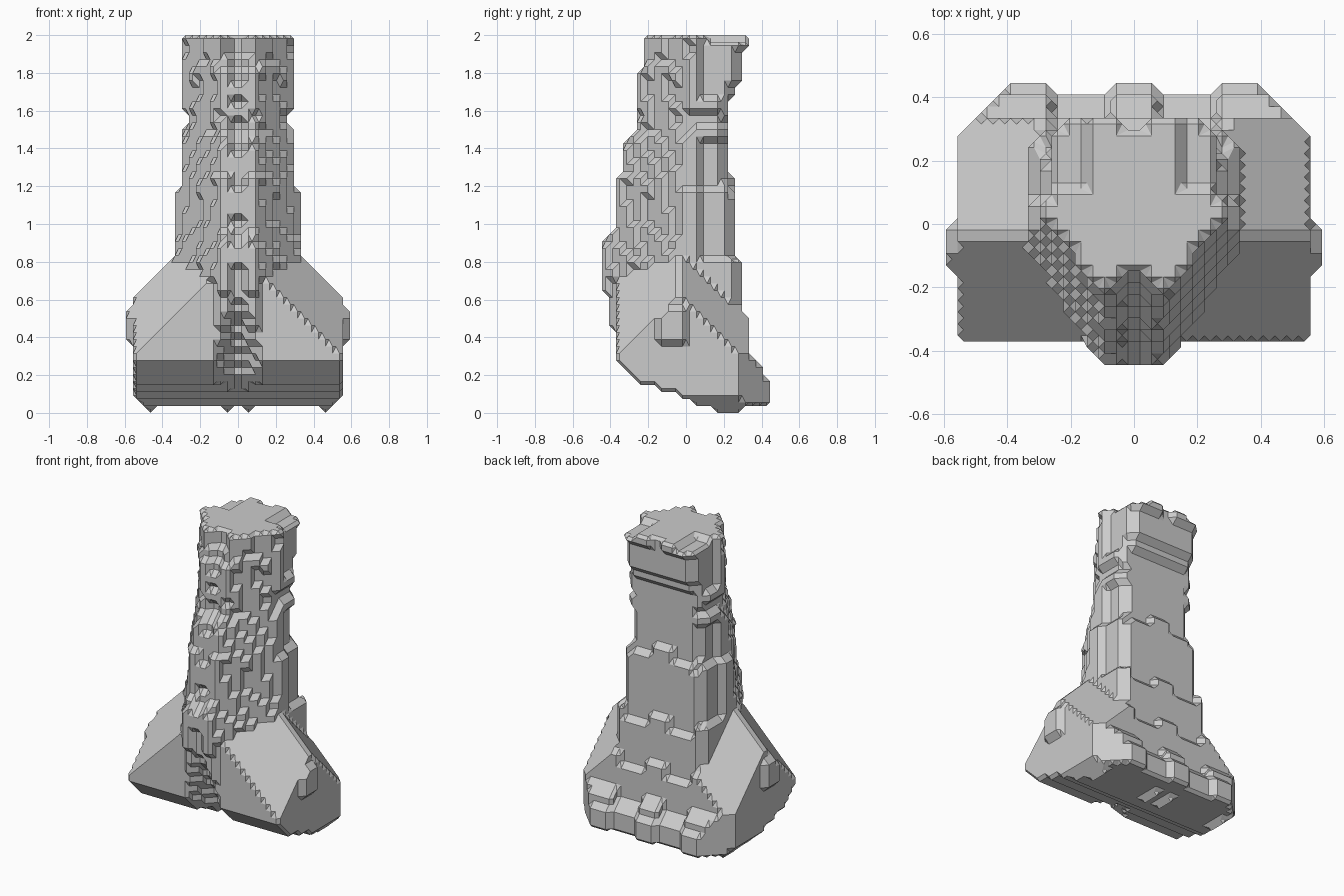
import bpy, bmesh, math, random
from itertools import product

if "Cube" in bpy.data.objects:
    bpy.data.objects.remove(bpy.data.objects["Cube"])

random.seed(4)
H = 2 / 54                       # block size: surface vertices fall on a regular lattice

# Profiles as (height, value) pairs
WIDTH = [(0, .33), (.8, .335), (1.14, .335), (1.18, .305), (1.5, .305), (1.53, .27), (1.57, .27),
         (1.6, .305), (1.92, .305), (2, .27)]
BACK = [(0, .43), (.05, .45), (.13, .45), (.2, .41), (.28, .37), (.31, .335), (.5, .335),
        (.54, .30), (.8, .30), (.83, .265), (1.17, .265), (1.3, .23), (1.67, .23),
        (1.76, .30), (1.92, .30), (1.95, .335), (2, .335)]
FRONT = [(0, -.36), (.45, -.38), (.52, -.41), (.64, -.42), (.7, -.45), (.8, -.45), (.93, -.41),
         (1, -.38), (1.24, -.37), (1.3, -.33), (1.45, -.30), (1.5, -.26), (1.7, -.25),
         (1.8, -.26), (1.86, -.24), (2, -.24)]
# Underside height along y
UNDER = [(-.45, .36), (-.37, .30), (-.33, .24), (-.24, .15), (-.1, .12), (.05, .055), (.14, .035), (.5, .035)]


def at(profile, t):
    for (a, va), (b, vb) in zip(profile, profile[1:]):
        if t <= b:
            return va + (vb - va) * max(0, (t - a) / (b - a))
    return profile[-1][1]


def in_column(x, y, z, w, b, f):
    if y > .08 and z > .8:                         # sides step in toward the back
        w -= H if z < 1.45 or z > 1.68 else 0
    if x > w or y > b or x + y > w + b - .06:
        return False
    slope = 1.6 - .3 * min(1, max(0, (z - .8) / 1.2))
    edge = f + slope * max(0, x - .09)
    if y < edge + bump[(round(x / H * 2), round(y / H), round(z / H / 2))]:
        return False
    if z > 1.6:                                    # tapering front groove, back notch
        if x < .09 and y < -.11 - (2 - z) * .42 - x * .9:
            return False
        if z > 1.75 and x < .06 and y > .28 + x * .8:
            return False
        if z > 1.96 and x > .13 and y > .1:        # lowered rear corners of the top
            return False
    elif x < .03 and y < f + .03 and int(z / .13) % 2:   # broken centre furrow
        return False
    return True


def in_foot(x, y, z, b):
    if y < -.375 or y > b or x + y > .83:
        return False
    if x > (.60 if -.14 < y < .01 and .38 < z < .54 else .56):
        return False
    if z < .1 and x > .56 - (.1 - z):
        return False
    return x + z + max(0, y) < 1.15 and x + z - y < 1.24   # flared shoulders


def inside(x, y, z, w, b, b_low, f):
    x = abs(x)
    if z < 0 or z > 2:
        return False
    if z < H:                                      # four small contact points
        return .16 < y < .28 and (abs(x - .46) < .03 or abs(x - .055) < .02)
    if z < at(UNDER, y):
        return False
    if z < .66 and x < .1 and y < -.2 - (z - .3) * .55 - x * 1.2 and x < .03 + (.66 - z) * .3:
        return False                               # cleft between the front lobes
    if .09 < x < .25 and z < 1.4:                  # scalloped steps down the back
        b = b_low
        if z < .15 and y > .42:
            return False
    return in_column(x, y, z, w, b, f) or in_foot(x, y, z, b)


class Bumps(dict):
    def __missing__(self, key):
        self[key] = random.choice((-.012, 0, 0, .012))
        return self[key]


bump = Bumps()

# Sample the solid on the lattice
NX, NY, NZ = 18, 14, 55
solid = set()
for k in range(-1, NZ):
    z = (k + .5) * H
    w, b, f, b_low = at(WIDTH, z), at(BACK, z), at(FRONT, z), at(BACK, z + .07)
    for i, j in product(range(NX), range(-NY, NY)):
        if inside((i + .5) * H, (j + .5) * H, z, w, b, min(b, b_low), f):
            solid.update({(i, j, k), (-i - 1, j, k)})

# Six faces of a cell, corners counter-clockwise from outside
FACES = [((0, 0, 0), (0, 1, 0), (1, 1, 0), (1, 0, 0)), ((0, 0, 1), (1, 0, 1), (1, 1, 1), (0, 1, 1)),
         ((0, 0, 0), (1, 0, 0), (1, 0, 1), (0, 0, 1)), ((0, 1, 0), (0, 1, 1), (1, 1, 1), (1, 1, 0)),
         ((0, 0, 0), (0, 0, 1), (0, 1, 1), (0, 1, 0)), ((1, 0, 0), (1, 1, 0), (1, 1, 1), (1, 0, 1))]

bm = bmesh.new()
verts = {}


def vert(a, b):
    key = tuple(p + q for p, q in zip(a, b))
    if key not in verts:
        verts[key] = bm.verts.new([(c / 2 + .5) * H for c in key])
    return verts[key]


# Chamfered block surface: trace the boundary loop(s) through every mixed cell
for cell in product(range(-NX - 1, NX + 1), range(-NY - 1, NY + 1), range(-2, NZ + 1)):
    corners = [tuple(c + d for c, d in zip(cell, o)) for o in product((0, 1), repeat=3)]
    if sum(c in solid for c in corners) in (0, 8):
        continue
    link = {}
    for face in FACES:
        ring = [tuple(c + d for c, d in zip(cell, o)) for o in face]
        for n in range(4):
            if ring[n] not in solid and ring[(n + 1) % 4] in solid:
                m = n + 1
                while ring[(m + 1) % 4] in solid:
                    m += 1
                link[vert(ring[m % 4], ring[(m + 1) % 4])] = vert(ring[n], ring[(n + 1) % 4])
    while link:
        start, nxt = link.popitem()
        loop = [start]
        while nxt is not start:
            loop.append(nxt)
            nxt = link.pop(nxt)
        try:
            bm.faces.new(loop)
        except ValueError:
            pass

# Flatten into clean planar facets
bmesh.ops.triangulate(bm, faces=[f for f in bm.faces if len(f.verts) > 4])
bmesh.ops.recalc_face_normals(bm, faces=bm.faces)
bmesh.ops.dissolve_limit(bm, angle_limit=math.radians(1), verts=bm.verts, edges=bm.edges)
mesh = bpy.data.meshes.new("stone_pillar")
bm.to_mesh(mesh)
bm.free()
pillar = bpy.data.objects.new("stone_pillar", mesh)
bpy.context.collection.objects.link(pillar)
